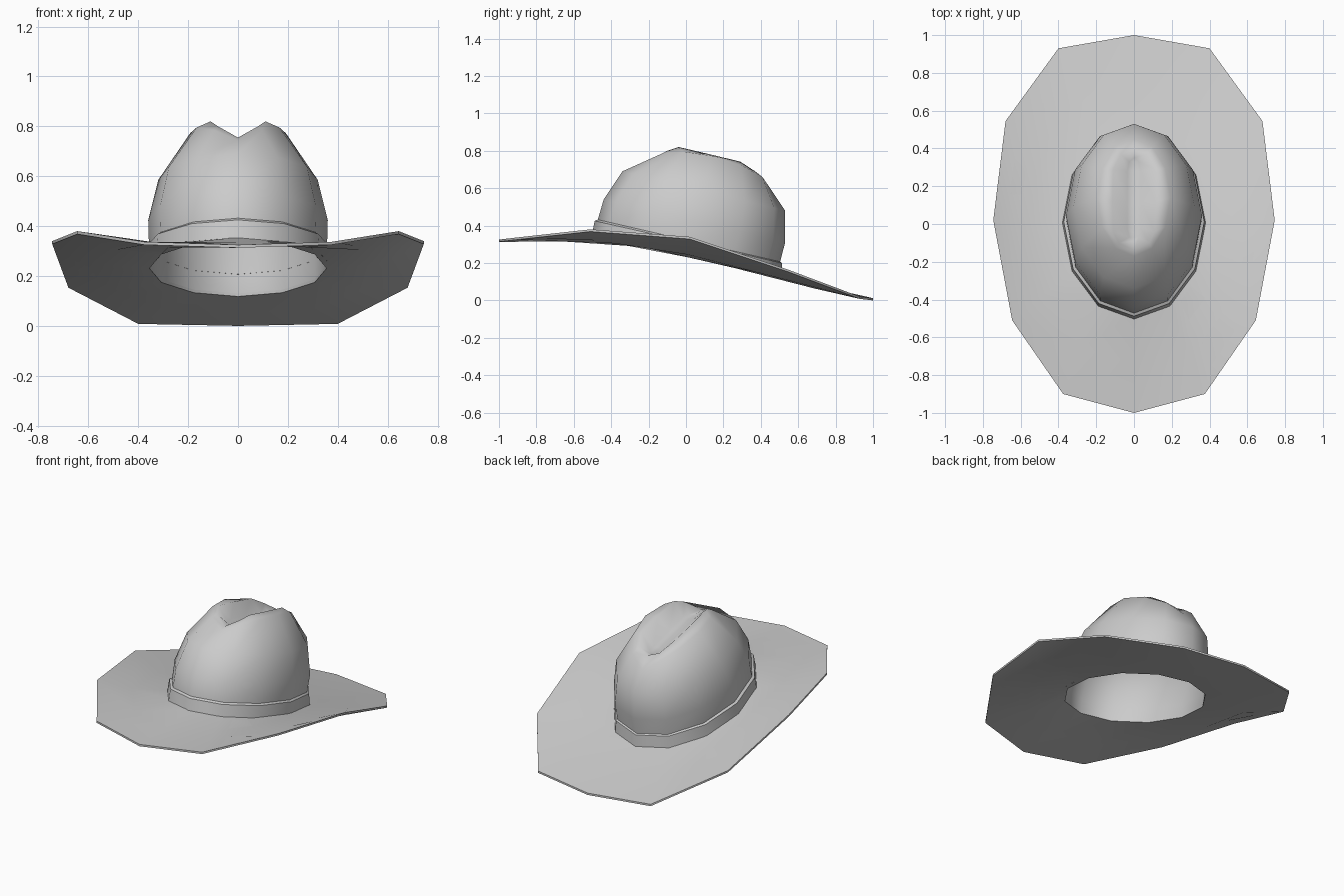
import bpy, bmesh, math

if "Cube" in bpy.data.objects:
    bpy.data.objects.remove(bpy.data.objects["Cube"])


def oval(w, yf, zf, yb, zb, bump=0.0):
    """Half of a tilted 12-sided oval, front to back, sides lifted by bump."""
    pts = []
    for i in range(7):
        a = math.radians(30 * i)
        t = (1 - math.cos(a)) / 2
        pts.append((w * math.sin(a), yf + (yb - yf) * t,
                    zf + (zb - zf) * t + bump * math.sin(a)))
    return pts


def lower(half, d):
    return [(x, y, z - d) for x, y, z in half]


def loft(name, halves, closed=False, cap=False, angle=45):
    """Mirror half rings across x = 0 and skin them."""
    bm = bmesh.new()
    rings = []
    for h in halves:
        full = h + [(-x, y, z) for x, y, z in h[5:0:-1]]
        rings.append([bm.verts.new(p) for p in full])
    pairs = list(zip(rings, rings[1:]))
    if closed:
        pairs.append((rings[-1], rings[0]))
    for a, b in pairs:
        for i in range(12):
            j = (i + 1) % 12
            bm.faces.new((a[i], a[j], b[j], b[i]))
    if cap:
        r = rings[-1]
        bm.faces.new((r[0], r[1], r[11]))
        for i in range(1, 5):
            bm.faces.new((r[i], r[i + 1], r[11 - i], r[12 - i]))
        bm.faces.new((r[5], r[6], r[7]))
    bmesh.ops.recalc_face_normals(bm, faces=bm.faces)
    me = bpy.data.meshes.new(name)
    bm.to_mesh(me)
    bm.free()
    ob = bpy.data.objects.new(name, me)
    bpy.context.collection.objects.link(ob)
    bpy.ops.object.select_all(action='DESELECT')
    ob.select_set(True)
    bpy.context.view_layer.objects.active = ob
    bpy.ops.object.shade_smooth_by_angle(angle=math.radians(angle))
    return ob


# Brim: thin curled sheet with an oval opening
T = 0.012
outer = [(0, -1, .325), (.375, -.9, .337), (.645, -.51, .38), (.745, .02, .34),
         (.68, .545, .165), (.40, .93, .02), (0, 1, T)]
mid = [(0, -.74, .335), (.28, -.655, .327), (.485, -.38, .317), (.555, .01, .257),
       (.50, .40, .157), (.29, .69, .075), (0, .76, .066)]
inner = oval(.355, -.48, .355, .50, .130)
loft("brim", [outer, mid, inner, lower(inner, T), lower(mid, T), lower(outer, T)],
     closed=True)

# Band: raised strip with a small ledge on top
loft("band", [oval(.380, -.505, .345, .515, .125),
              oval(.372, -.488, .425, .512, .200),
              oval(.357, -.472, .432, .503, .207)])

# Crown: domed shell with two ridges and a pinched valley between them
ridge = [(0, -.14, .755), (.08, -.10, .80), (.11, -.04, .82), (.115, .12, .783),
         (.11, .29, .742), (.07, .37, .69), (0, .39, .665)]
valley = [(0, -.09, .748), (.025, -.07, .745), (.035, -.02, .745), (.035, .12, .712),
          (.035, .28, .67), (.025, .33, .66), (0, .35, .655)]
loft("crown", [oval(.355, -.48, .345, .50, .120),
               oval(.357, -.472, .43, .503, .205),
               oval(.360, -.44, .54, .53, .31),
               oval(.320, -.34, .69, .53, .48),
               oval(.192, -.17, .745, .45, .60, .10),
               ridge, valley], cap=True, angle=60)
